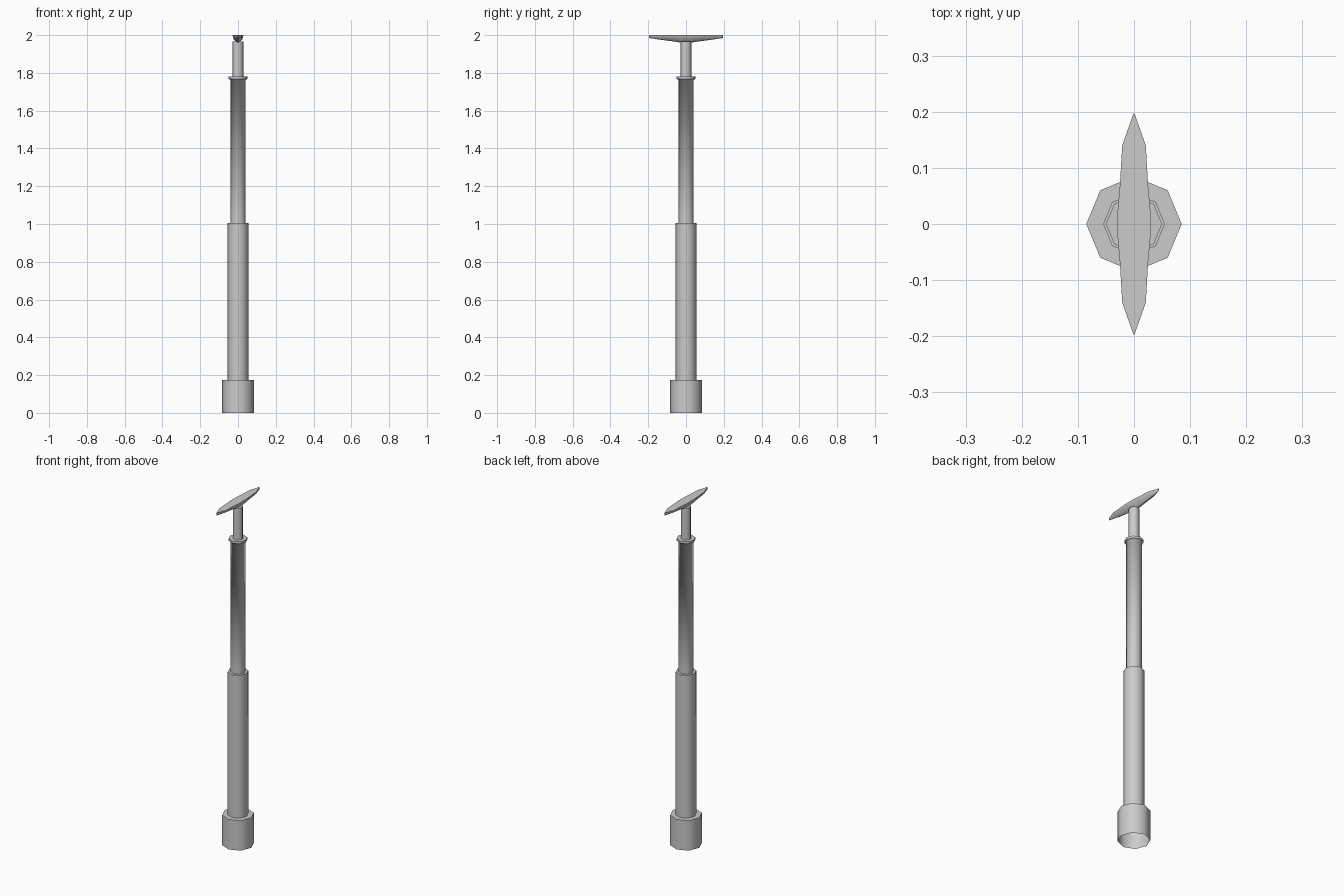
import bpy, bmesh, math

if "Cube" in bpy.data.objects:
    bpy.data.objects.remove(bpy.data.objects["Cube"])

SIDES = 8


def finish(name, bm, sharp_angle=50):
    mesh = bpy.data.meshes.new(name)
    bm.to_mesh(mesh)
    bm.free()
    for p in mesh.polygons:
        p.use_smooth = True
    mesh.set_sharp_from_angle(angle=math.radians(sharp_angle))
    obj = bpy.data.objects.new(name, mesh)
    bpy.context.collection.objects.link(obj)
    return obj


def lathe(name, profile, sharp_angle=50):
    """Spin (radius, z) points, listed upwards, into an open octagonal shell."""
    bm = bmesh.new()
    rings = []
    for r, z in profile:
        rings.append([bm.verts.new((r * math.cos(2 * math.pi * j / SIDES),
                                    r * math.sin(2 * math.pi * j / SIDES), z))
                      for j in range(SIDES)])
    for low, high in zip(rings, rings[1:]):
        for j in range(SIDES):
            k = (j + 1) % SIDES
            bm.faces.new((low[j], low[k], high[k], high[j]))
    return finish(name, bm, sharp_angle)


# Wide foot with its ledge, open underneath
lathe("base_socket", [(0.085, 0), (0.085, 0.175), (0.055, 0.175)])

# Outer sleeve
lathe("lower_tube", [(0.055, 0.175), (0.055, 1.005), (0.04, 1.005)])

# Inner tube flaring smoothly into the collar underside
lathe("upper_tube", [(0.04, 1.005), (0.04, 1.765), (0.05, 1.767)], 180)

# Collar and thin stem
lathe("collar", [(0.05, 1.767), (0.05, 1.78), (0.028, 1.78)])
lathe("stem", [(0.028, 1.78), (0.028, 1.965)])

# Crossbar: flat top, rounded underside, pointed ends
half = [(0.197, 0.001, 1.985), (0.14, 0.021, 1.976),
        (0.07, 0.025, 1.967), (0.025, 0.029, 1.96)]
sections = [(-y, w, z) for y, w, z in half] + half[::-1]
bm = bmesh.new()
loops = []
for y, w, zb in sections:
    h = 2.0 - zb
    loops.append([bm.verts.new((w * fx, y, 2.0 - h * fz)) for fx, fz in
                  [(-1, 0), (-0.8, 0.6), (0, 1), (0.8, 0.6), (1, 0)]])
for a, b in zip(loops, loops[1:]):
    for j in range(5):
        k = (j + 1) % 5
        bm.faces.new((a[j], a[k], b[k], b[j]))
bm.faces.new(loops[0])
bm.faces.new(loops[-1])
bmesh.ops.recalc_face_normals(bm, faces=bm.faces)
finish("crossbar", bm)
